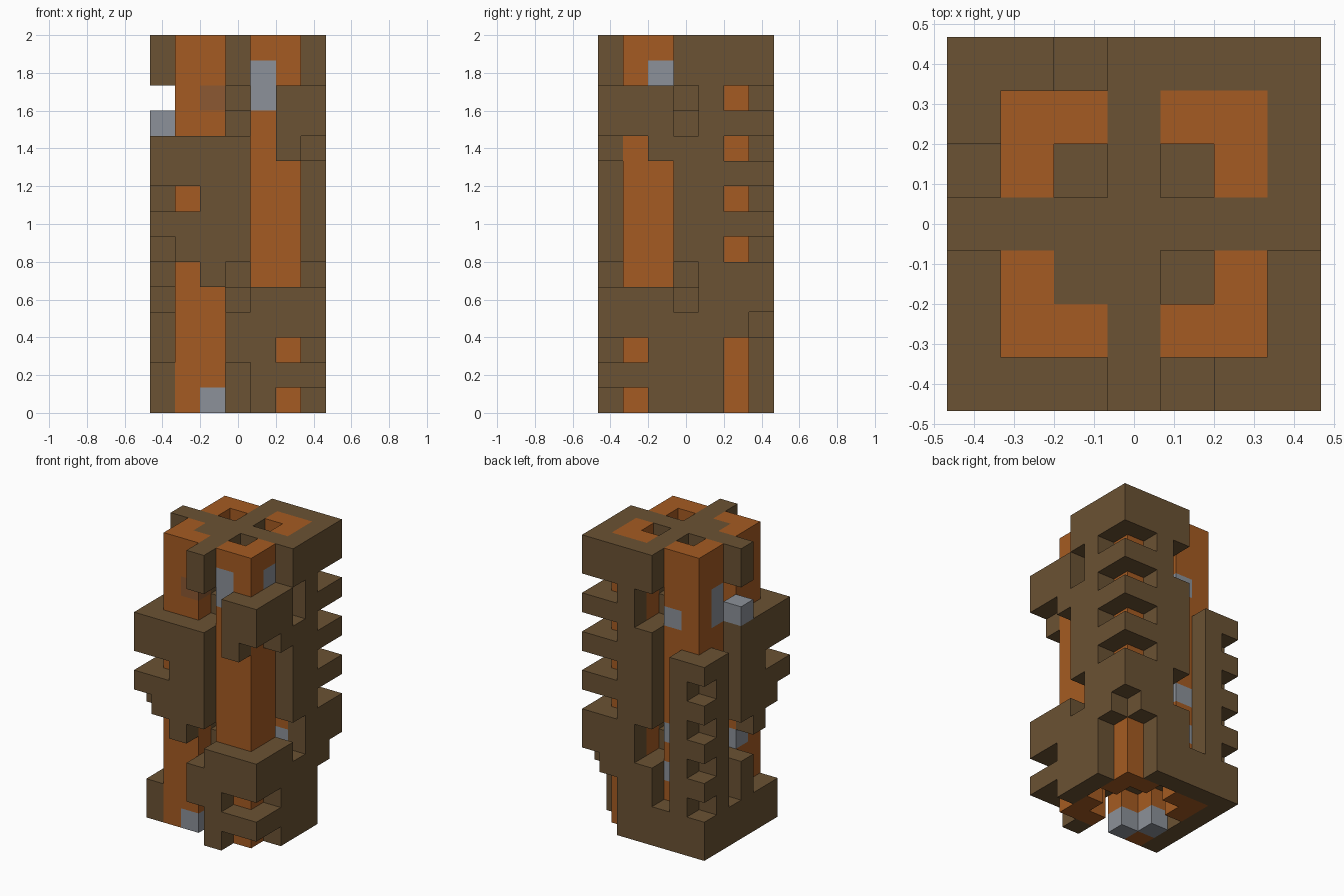
import bpy
import bmesh
from mathutils import Vector

cube = bpy.data.objects.get("Cube")
if cube:
    bpy.data.objects.remove(cube, do_unlink=True)

SIZE = 2 / 15          # edge of one block
HALF = 3.5             # blocks from the centre to each side


def material(name, rgb):
    m = bpy.data.materials.new(name)
    m.use_nodes = True
    m.diffuse_color = (*rgb, 1)
    m.node_tree.nodes["Principled BSDF"].inputs["Base Color"].default_value = (*rgb, 1)
    return m


brown = material("dark brown", (0.145, 0.084, 0.033))
orange = material("burnt orange", (0.376, 0.105, 0.016))
grey = material("steel grey", (0.262, 0.283, 0.319))
rust = material("rust", (0.262, 0.098, 0.032))

blocks = {}            # block position -> part name
looks = {}             # part name -> material


def levels(text):
    """Turn '0-4 7' into a list of block levels."""
    result = []
    for piece in text.split():
        first, _, last = piece.partition("-")
        result += range(int(first), int(last or first) + 1)
    return result


def column(part, mat, x, y, text):
    looks[part] = mat
    for z in levels(text):
        blocks[x, y, z] = part


def diagonal_pair(part, mat, x, y, text):
    column(part, mat, x, y, text)
    column(part, mat, y, x, text)


# Four corner pillars with a dark filling on their inner corner
for px, side_x in ((1, "right"), (4, "left")):
    for py, side_y in ((1, "front"), (4, "back")):
        for x in (px, px + 1):
            for y in (py, py + 1):
                inner = x in (2, 4) and y in (2, 4)
                if not inner:
                    column(f"{side_y}_{side_x}_pillar", orange, x, y, "0-14")
                else:
                    top = "2-14" if x == y == 2 else "2-12"
                    column("inner_core", brown, x, y, top)

# Cross-shaped spine between the pillars, hollowed at the gap levels
column("spine", brown, 3, 3, "2-14")
for arm in (2, 4):
    diagonal_pair("spine", brown, arm, 3, "2-4 6-11 13-14")
for arm in (1, 5):
    diagonal_pair("spine", brown, arm, 3, "2-3 6-10 13-14")

# Ribs at the end of each spine arm
diagonal_pair("near_ribs", brown, 3, 0, "2-3 6-10 13-14")
diagonal_pair("far_ribs", brown, 3, 6, "0-3 6-10 13-14")
column("near_ribs", brown, 6, 3, "2-3 6-10 13-14")
column("near_ribs", brown, 0, 3, "0-3 6-10 13-14")

# Front left cladding
diagonal_pair("front_left_cladding", brown, 4, 0, "0-4")
blocks = {k: v for k, v in blocks.items() if k[:2] != (0, 4)}
column("front_left_cladding", brown, 5, 0, "1 3-4 10-12")
column("front_left_cladding", brown, 6, 0, "1 3-4 11-12")
column("front_left_cladding", brown, 6, 1, "1 3-4 11-12")
column("front_left_cladding", brown, 6, 2, "0-4 10-12")

# Front right cladding
column("front_right_cladding", brown, 0, 0, "7 9-10")
column("front_right_cladding", brown, 1, 0, "6-7 9-10")
column("front_right_cladding", brown, 2, 0, "5-10")
column("front_right_cladding", brown, 0, 1, "0-1 6-7 9-10")
column("front_right_cladding", brown, 0, 2, "0-1 5-10")

# Back left cladding with its row of teeth
diagonal_pair("back_left_cladding", brown, 4, 6, "0-14")
diagonal_pair("back_left_cladding", brown, 5, 6, "3-5 7 9 11 13-14")
column("back_left_cladding", brown, 6, 6, "4-5 7 9 11 13-14")

# Back right cladding with a notched corner, and the base around it
column("back_right_cladding", brown, 0, 5, "0-9")
column("back_right_cladding", brown, 1, 6, "0-9")
column("back_right_cladding", brown, 0, 6, "0-1 3 5 7 9")
column("base", brown, 2, 6, "0-1")
column("base", brown, 0, 4, "0-1")

# Grey fittings and one rusty block
diagonal_pair("grey_fittings", grey, 2, 1, "0")
column("grey_fittings", grey, 1, 2, "0 4")
column("grey_fittings", grey, 4, 1, "12-13")
column("grey_fittings", grey, 5, 2, "13")
column("grey_fittings", grey, 2, 5, "3 5 11")
column("grey_fittings", grey, 1, 4, "11-12")
column("grey_fittings", grey, 5, 4, "4")
column("grey_fittings", grey, 0, 3, "11")
column("rust_block", rust, 2, 1, "12")


def build(part):
    """Mesh the outer faces of every block in one part."""
    bm = bmesh.new()
    for cell, owner in blocks.items():
        if owner != part:
            continue
        centre = Vector(cell) + Vector((0.5, 0.5, 0.5))
        for axis in range(3):
            for sign in (-1, 1):
                n = Vector((0, 0, 0))
                n[axis] = sign
                if tuple(int(c + d) for c, d in zip(cell, n)) in blocks:
                    continue
                u = Vector((0, 0, 0))
                u[(axis + 1) % 3] = 0.5
                v = n.cross(u)
                mid = centre + n / 2 - Vector((HALF, HALF, 0))
                ring = (mid - u - v, mid + u - v, mid + u + v, mid - u + v)
                bm.faces.new([bm.verts.new(p * SIZE) for p in ring])
    bmesh.ops.remove_doubles(bm, verts=bm.verts[:], dist=0.001)
    mesh = bpy.data.meshes.new(part)
    bm.to_mesh(mesh)
    bm.free()
    mesh.materials.append(looks[part])
    obj = bpy.data.objects.new(part, mesh)
    bpy.context.collection.objects.link(obj)


for part_name in looks:
    build(part_name)
